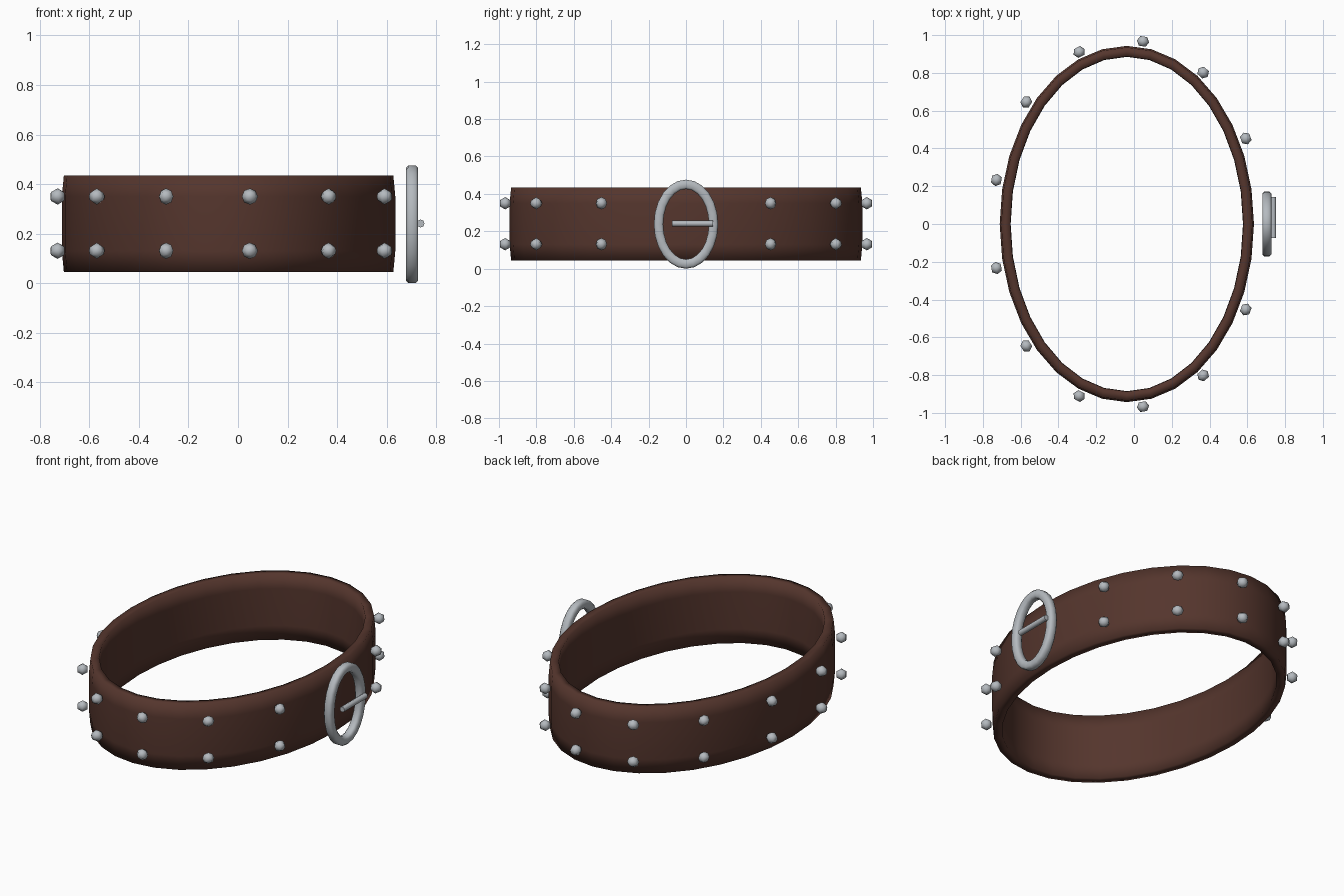
import bpy, bmesh, math
from mathutils import Matrix, Vector

if "Cube" in bpy.data.objects:
    bpy.data.objects.remove(bpy.data.objects["Cube"])

CX, CZ = -0.038, 0.24      # band centre


def material(name, rgb):
    m = bpy.data.materials.new(name)
    m.diffuse_color = (*rgb, 1)
    m.use_nodes = True
    m.node_tree.nodes["Principled BSDF"].inputs["Base Color"].default_value = m.diffuse_color
    return m


leather = material("brown leather", (0.09, 0.036, 0.026))
steel = material("steel", (0.46, 0.49, 0.52))


def add_object(name, bm, mat):
    bmesh.ops.recalc_face_normals(bm, faces=bm.faces)
    for f in bm.faces:
        f.smooth = True
    me = bpy.data.meshes.new(name)
    bm.to_mesh(me)
    bm.free()
    me.materials.append(mat)
    ob = bpy.data.objects.new(name, me)
    bpy.context.collection.objects.link(ob)
    return ob


def sweep(name, profile, steps, place, mat):
    """Closed ring: the profile is carried round and placed by place(angle, p)."""
    bm = bmesh.new()
    rings = [[bm.verts.new(place(2 * math.pi * i / steps, p)) for p in profile]
             for i in range(steps)]
    n = len(profile)
    for i in range(steps):
        a, b = rings[i], rings[(i + 1) % steps]
        for j in range(n):
            k = (j + 1) % n
            bm.faces.new((a[j], a[k], b[k], b[j]))
    return add_object(name, bm, mat)


# Leather band: flat strip with softened rims, swept round an ellipse
outer = [(0.018, 0.195), (0.026, 0.11), (0.026, -0.11), (0.018, -0.195)]
inner = [(-0.03, -0.195), (-0.032, -0.11), (-0.032, 0.11), (-0.03, 0.195)]
sweep("band", outer + inner, 32,
      lambda t, p: (CX + (0.647 + p[0]) * math.cos(t),
                    (0.917 + p[0]) * math.sin(t), CZ + p[1]), leather)

# Buckle ring: upright oval with a squarish, softened section
tube = [(0.025, 0.014), (0.015, 0.024), (-0.015, 0.024), (-0.025, 0.014),
        (-0.025, -0.014), (-0.015, -0.024), (0.015, -0.024), (0.025, -0.014)]
sweep("buckle_ring", tube, 24,
      lambda t, p: (0.703 + p[1], (0.147 + p[0]) * math.cos(t),
                    0.238 + (0.213 + p[0]) * math.sin(t)), steel)

# Buckle prong: thin bar along y
bm = bmesh.new()
bmesh.ops.create_cone(bm, cap_ends=True, segments=8, radius1=0.016,
                      radius2=0.016, depth=0.218,
                      matrix=Matrix.Translation((0.737, 0.035, 0.241))
                      @ Matrix.Rotation(math.pi / 2, 4, 'X'))
prong = add_object("buckle_prong", bm, steel)
bpy.context.view_layer.objects.active = prong
prong.select_set(True)
bpy.ops.object.shade_smooth_by_angle(angle=math.radians(50))

# Two rows of studs, 13 places with the buckle place left out
bm = bmesh.new()
for i in range(1, 13):
    t = 2 * math.pi * i / 13
    x, y = CX + 0.711 * math.cos(t), 0.974 * math.sin(t)
    turn = math.atan2(math.sin(t) / 0.974, math.cos(t) / 0.711)
    for z in (0.131, 0.35):
        at = (Matrix.Translation((x, y, z)) @ Matrix.Rotation(turn, 4, 'Z')
              @ Matrix.Rotation(math.pi / 2, 4, 'Y'))
        for side in (-1, 1):
            bmesh.ops.create_cone(
                bm, cap_ends=True, segments=8, radius1=0.033, radius2=0.018,
                depth=0.026, matrix=at @ Matrix.Diagonal((1, 1, side, 1))
                @ Matrix.Translation((0, 0, 0.013)))
# weld the two halves and drop the faces between them
bmesh.ops.remove_doubles(bm, verts=bm.verts, dist=0.0005)
bmesh.ops.delete(bm, geom=[f for f in bm.faces if len(f.verts) == 8
                           and f.calc_area() > 0.002], context='FACES')
add_object("studs", bm, steel)
